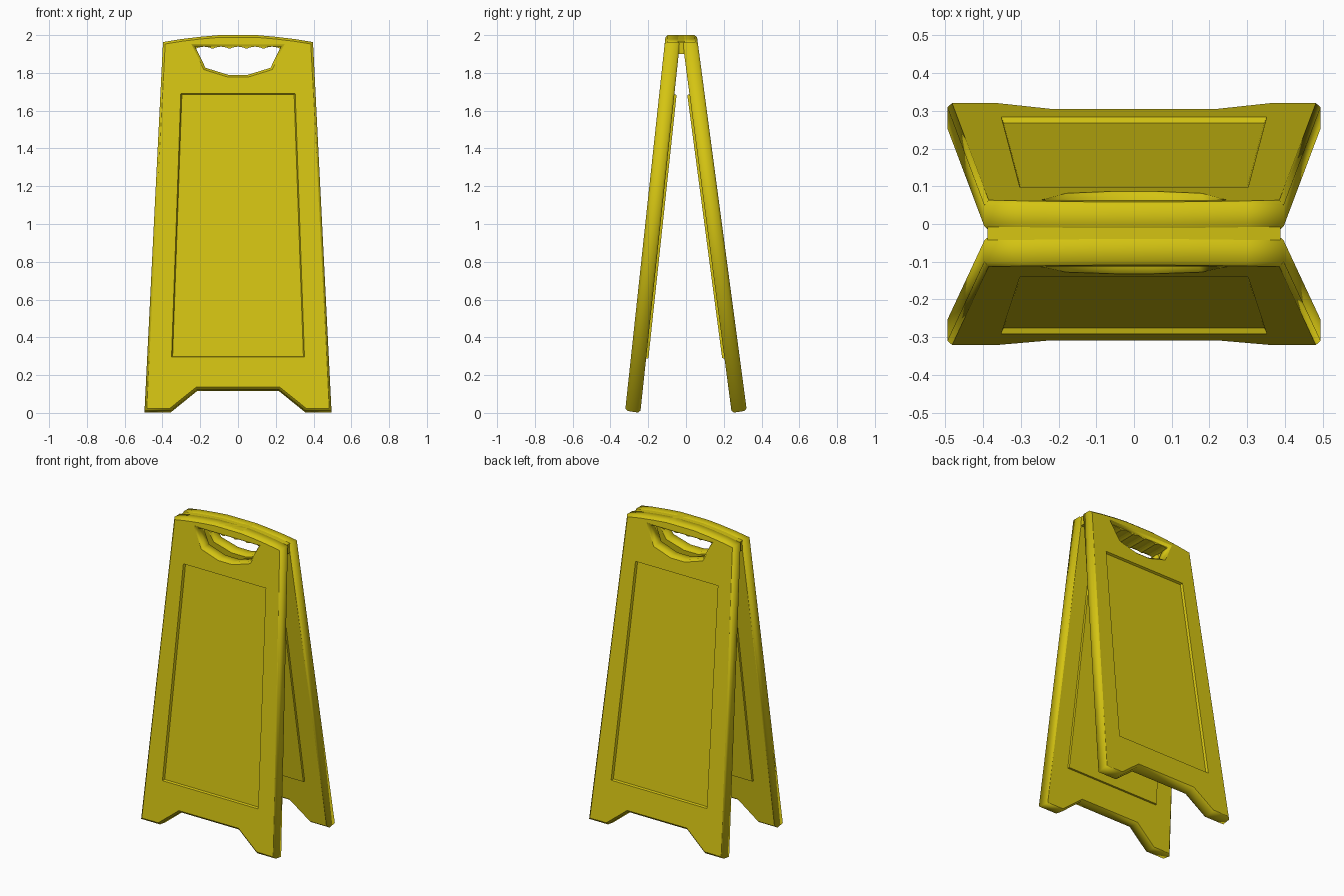
import bpy, bmesh, math

if "Cube" in bpy.data.objects:
    bpy.data.objects.remove(bpy.data.objects["Cube"])

T = 0.08      # board thickness
CH = 0.012    # edge chamfer

yellow = bpy.data.materials.new("yellow_plastic")
yellow.diffuse_color = (0.66, 0.55, 0.006, 1)
yellow.use_nodes = True
yellow.node_tree.nodes["Principled BSDF"].inputs["Base Color"].default_value = yellow.diffuse_color


def mirror(half):
    """Close a right-hand half profile with its left-hand mirror."""
    return half + [(-x, z) for x, z in reversed(half)]


def link(name, mesh):
    ob = bpy.data.objects.new(name, mesh)
    bpy.context.collection.objects.link(ob)
    return ob


def prism(name, loop, loop2, a, b):
    """Solid between two matching outlines at local depths a and b."""
    bm = bmesh.new()
    va = [bm.verts.new((x, z, a)) for x, z in loop]
    vb = [bm.verts.new((x, z, b)) for x, z in loop2]
    bm.faces.new(va)
    bm.faces.new(vb)
    n = len(va)
    for i in range(n):
        j = (i + 1) % n
        bm.faces.new((va[i], va[j], vb[j], vb[i]))
    bmesh.ops.recalc_face_normals(bm, faces=bm.faces)
    me = bpy.data.meshes.new(name)
    bm.to_mesh(me)
    bm.free()
    return link(name, me)


def baked(ob):
    dg = bpy.context.evaluated_depsgraph_get()
    return bpy.data.meshes.new_from_object(ob.evaluated_get(dg))


TOP = [(0.397, 1.963), (0.30, 1.979), (0.20, 1.991), (0.10, 2.0)]
OUTLINE = mirror([(0.215, 0.115), (0.357, 0), (0.495, 0)] + TOP)
HOLE = mirror([(0.05, 1.788), (0.172, 1.826), (0.228, 1.94)])


def board(name, y0, slope, side):
    # chamfered outline with the hand hole
    cu = bpy.data.curves.new(name, 'CURVE')
    cu.dimensions, cu.fill_mode = '2D', 'BOTH'
    cu.extrude, cu.bevel_depth, cu.bevel_resolution = T / 2 - CH, CH, 0
    cu.offset = -CH
    for pts in (OUTLINE, HOLE):
        sp = cu.splines.new('POLY')
        sp.points.add(len(pts) - 1)
        for p, (x, z) in zip(sp.points, pts):
            p.co = (x, z, 0, 1)
        sp.use_cyclic_u = True
    cob = link(name + "_outline", cu)
    me = baked(cob)
    bpy.data.objects.remove(cob)
    bm = bmesh.new()
    bm.from_mesh(me)
    bmesh.ops.remove_doubles(bm, verts=bm.verts, dist=1e-5)
    bmesh.ops.recalc_face_normals(bm, faces=bm.faces)
    bm.to_mesh(me)
    bm.free()
    ob = link(name, me)

    # recessed sign field outside, raised field inside
    field = mirror([(0.352, 0.285), (0.303, 1.69)])
    inner = mirror([(0.346, 0.291), (0.297, 1.684)])
    cut = prism("recess_cutter", field, inner, T / 2 + 1e-4, T / 2 - 0.015)
    pad = prism("raised_field", field, inner, -T / 2 + 0.02, -T / 2 - 0.012)
    for tool, op in ((cut, 'DIFFERENCE'), (pad, 'UNION')):
        m = ob.modifiers.new(op, 'BOOLEAN')
        m.object, m.operation, m.solver = tool, op, 'EXACT'
    me = baked(ob)
    ob.modifiers.clear()
    ob.data = me
    for tool in (cut, pad):
        bpy.data.objects.remove(tool)

    # lean the board
    for v in me.vertices:
        x, s, h = v.co
        d = T / 2 - h
        v.co = (x, side * (y0 - slope * s - d),
                s + 0.012 * (1 - d / T) * (1 - s / 2))
    if side > 0:
        me.flip_normals()
    bm = bmesh.new()
    bm.from_mesh(me)
    bmesh.ops.recalc_face_normals(bm, faces=bm.faces)
    bm.to_mesh(me)
    bm.free()
    me.materials.clear()
    me.materials.append(yellow)


board("front_board", 0.322, 0.107, -1)
board("back_board", 0.322, 0.1325, 1)

# handle bar joining the boards, with finger scallops underneath
N = 30
grip = [(-0.225 + 0.45 * i / N,
         1.928 + 0.011 * abs(math.cos(math.pi * 2.5 * (2 * i / N - 1))))
        for i in range(N + 1)]
cap = [(min(x, 0.388), z) for x, z in TOP]
bar = ([(-0.388, 1.9), (-0.235, 1.9)] + grip + [(0.235, 1.9), (0.388, 1.9)]
       + cap + [(-x, z) for x, z in reversed(cap)])
handle = prism("handle_bar", bar, bar, -0.094, 0.043)
for v in handle.data.vertices:
    x, z, y = v.co
    v.co = (x, y, z)
bm = bmesh.new()
bm.from_mesh(handle.data)
bmesh.ops.recalc_face_normals(bm, faces=bm.faces)
bm.to_mesh(handle.data)
bm.free()
handle.data.materials.append(yellow)
